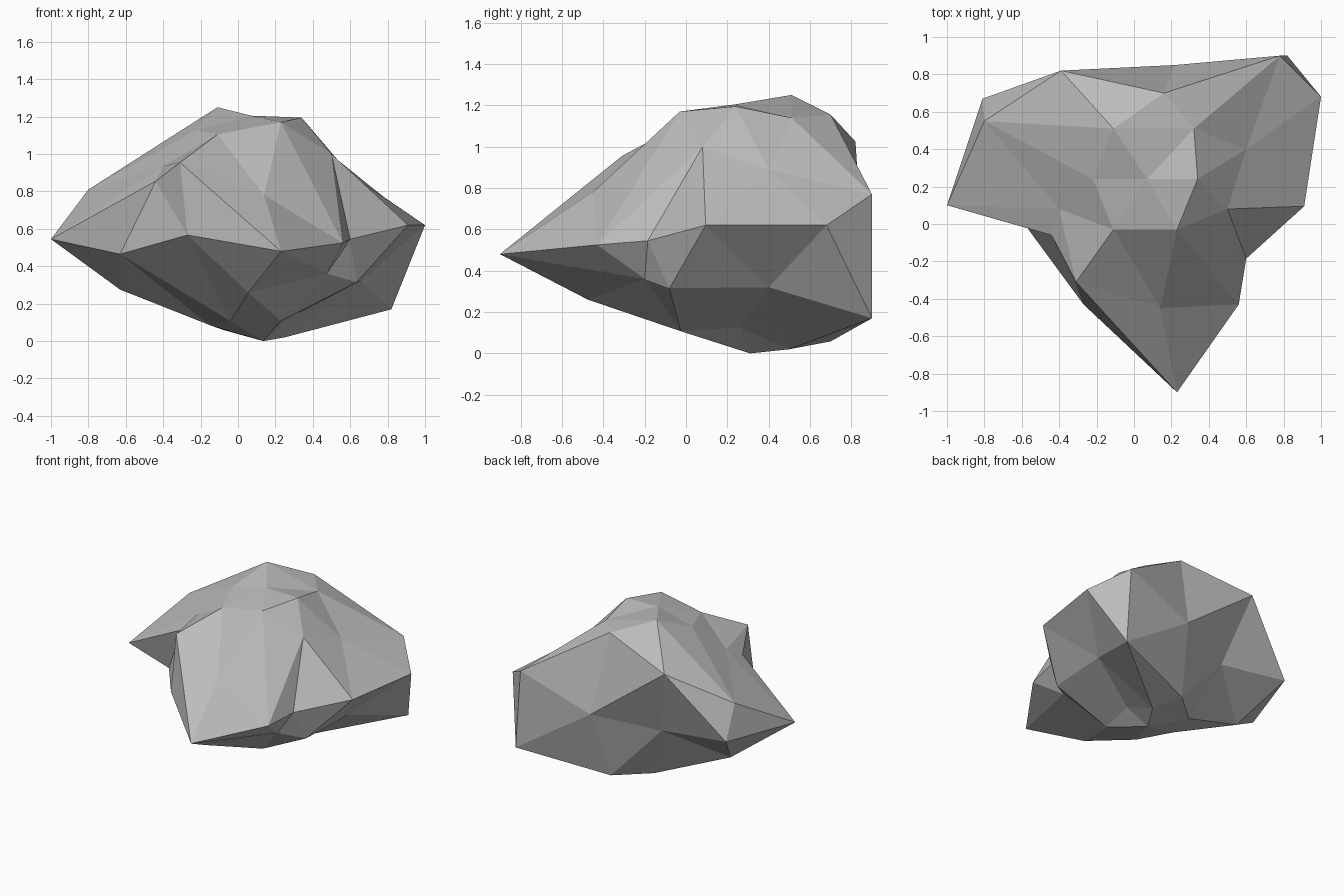
import bpy
import bmesh
from itertools import combinations
from mathutils import Vector

if "Cube" in bpy.data.objects:
    bpy.data.objects.remove(bpy.data.objects["Cube"], do_unlink=True)

# The twelve main corners of the boulder, in metres
corners = {
    "crown_left": (.34, .24, 1.195),
    "crown_right": (-.22, .24, 1.13),
    "front_high": (.14, -.45, .78),
    "back_high": (.16, .7, 1.155),
    "left_back": (1, .68, .62),
    "left_front": (.6, -.185, .545),
    "right_front": (-.44, -.06, .855),
    "right_back": (-.81, .67, .56),
    "front_low": (.055, -.475, .26),
    "back_low": (.15, .7, .058),
    "base_left": (.28, .26, .125),
    "base_right": (-.15, .25, .085),
}

# Chipped points between pairs of corners: upper part
upper_chips = {
    "crown_left crown_right": (.07, .24, 1.205),
    "crown_left back_high": (.32, .51, 1.14),
    "crown_left front_high": (.23, -.03, 1.17),
    "crown_right back_high": (-.11, .51, 1.25),
    "crown_right front_high": (-.11, -.03, 1.105),
    "crown_left left_back": (.6, .4, .89),
    "crown_left left_front": (.5, .08, 1),
    "crown_right right_back": (-.8, .55, .81),
    "crown_right right_front": (-.4, .08, .935),
    "back_high left_back": (.78, .9, .77),
    "back_high right_back": (-.39, .82, 1.025),
    "front_high left_front": (.56, -.43, .525),
    "front_high right_front": (-.31, -.31, .955),
}

# Widest belt and the underside
lower_chips = {
    "front_high front_low": (.23, -.9, .48),
    "back_high back_low": (.22, .85, .565),
    "left_back left_front": (.91, .095, .62),
    "right_back right_front": (-1, .1, .545),
    "left_back back_low": (.82, .9, .17),
    "left_front front_low": (.475, -.2, .36),
    "right_front front_low": (-.27, -.43, .567),
    "right_back back_low": (-.25, .65, .49),
    "base_left left_back": (.66, .4, .32),
    "base_left left_front": (.635, -.08, .315),
    "base_right right_back": (-.63, .36, .275),
    "base_right right_front": (-.63, .06, .465),
    "base_left base_right": (.135, .31, 0),
    "base_left back_low": (.25, .5, .02),
    "base_left front_low": (.23, -.025, .107),
    "base_right back_low": (-.08, .5, .06),
    "base_right front_low": (-.04, -.025, .107),
}


def flat_material(name, colour):
    material = bpy.data.materials.new(name)
    material.use_nodes = True
    material.diffuse_color = colour
    shader = material.node_tree.nodes["Principled BSDF"]
    shader.inputs["Base Color"].default_value = colour
    shader.inputs["Roughness"].default_value = .9
    return material


def build_boulder(name, material):
    bm = bmesh.new()
    corner = {key: bm.verts.new(Vector(p)) for key, p in corners.items()}
    chip = {}
    for key, point in (upper_chips | lower_chips).items():
        chip[frozenset(key.split())] = bm.verts.new(Vector(point))

    # Every trio of mutually joined corners is one large facet, cut in four
    for trio in combinations(corners, 3):
        sides = [frozenset(pair) for pair in combinations(trio, 2)]
        if not all(side in chip for side in sides):
            continue
        bm.faces.new([chip[side] for side in sides])
        for key in trio:
            near = [chip[side] for side in sides if key in side]
            bm.faces.new([corner[key], *near])

    bmesh.ops.recalc_face_normals(bm, faces=bm.faces)
    mesh = bpy.data.meshes.new(name)
    bm.to_mesh(mesh)
    bm.free()
    mesh.materials.append(material)
    boulder = bpy.data.objects.new(name, mesh)
    bpy.context.collection.objects.link(boulder)
    return boulder


stone = flat_material("stone_grey", (.5, .5, .5, 1))
build_boulder("boulder", stone)
